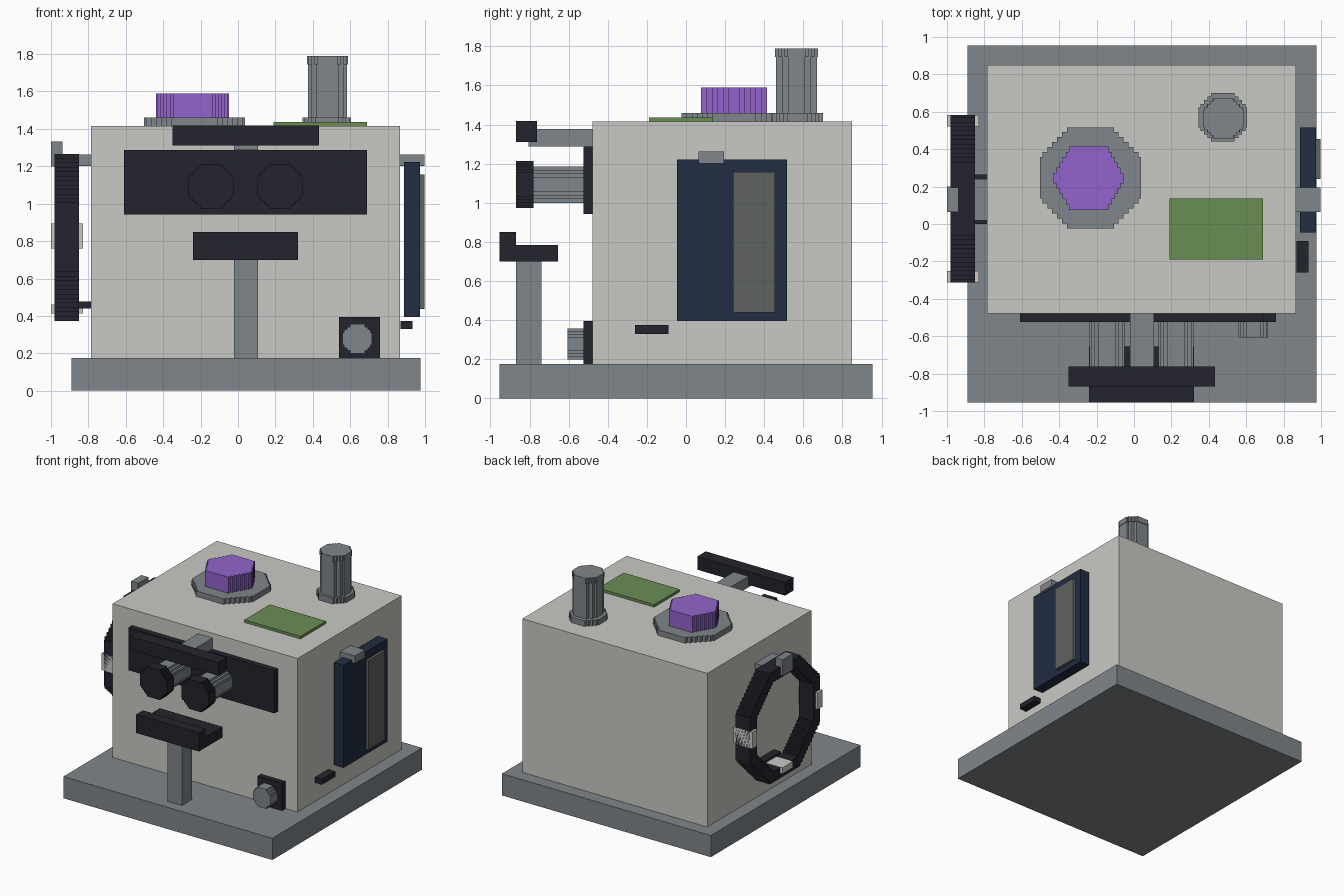
import bpy, bmesh, math
from mathutils import Vector

if "Cube" in bpy.data.objects:
    bpy.data.objects.remove(bpy.data.objects["Cube"])


def material(name, r, g, b):
    m = bpy.data.materials.new(name)
    m.diffuse_color = [(c / 255 / 12.92 if c < 10 else ((c / 255 + 0.055) / 1.055) ** 2.4)
                       for c in (r, g, b)] + [1]
    m.use_nodes = True
    m.node_tree.nodes["Principled BSDF"].inputs["Base Color"].default_value = m.diffuse_color
    return m


BEIGE = material("warm_white", 201, 201, 196)
GREY = material("mid_grey", 127, 134, 138)
DARK = material("near_black", 35, 35, 45)
NAVY = material("navy", 33, 45, 66)
PANE = material("smoky_pane", 96, 98, 94)
PURPLE = material("purple", 147, 100, 205)
GREEN = material("green", 106, 141, 84)


def finish(name, bm, mat):
    bmesh.ops.recalc_face_normals(bm, faces=bm.faces)
    me = bpy.data.meshes.new(name)
    bm.to_mesh(me)
    bm.free()
    me.materials.append(mat)
    ob = bpy.data.objects.new(name, me)
    bpy.context.collection.objects.link(ob)
    return ob


def box(name, x, y, z, mat):
    """Box from (min, max) pairs."""
    bm = bmesh.new()
    bmesh.ops.create_cube(bm, size=1)
    for v in bm.verts:
        v.co = [(lo + hi) / 2 + c * (hi - lo) for c, (lo, hi) in zip(v.co, (x, y, z))]
    return finish(name, bm, mat)


def stepped(sides, r, n):
    """Regular outline whose slanted edges are stair-stepped n times."""
    turn = math.pi / 8 if sides == 8 else 0
    rad = r / math.cos(math.pi / 8) if sides == 8 else r
    corners = [Vector((math.cos(turn + math.tau * i / sides),
                       math.sin(turn + math.tau * i / sides))) * rad for i in range(sides)]
    out = []
    for p, q in zip(corners, corners[1:] + corners[:1]):
        d = q - p
        out.append(p)
        if min(abs(d.x), abs(d.y)) < 1e-4:
            continue
        s = d / n
        for i in range(n):
            a = p + s * i
            out += [a + Vector((s.x / 2, 0)), a + Vector((s.x / 2, s.y))]
            if i < n - 1:
                continue
    return out


def place(u, v, w, axis, c):
    """Profile point to 3D; w runs along the axis."""
    return {"x": (w, c[0] + u, c[1] + v),
            "y": (c[0] + u, w, c[1] + v),
            "z": (c[0] + u, c[1] + v, w)}[axis]


def prism(name, axis, c, r, span, mat, sides=8, n=5, inner=None):
    """Stepped disc, or a ring when inner is given."""
    bm = bmesh.new()

    def loop(rad, w):
        return [bm.verts.new(place(p.x, p.y, w, axis, c)) for p in stepped(sides, rad, n)]

    def bridge(a, b):
        for i in range(len(a)):
            j = (i + 1) % len(a)
            bm.faces.new((a[i], a[j], b[j], b[i]))

    lo, hi = loop(r, span[0]), loop(r, span[1])
    bridge(lo, hi)
    if inner:
        ilo, ihi = loop(inner, span[0]), loop(inner, span[1])
        bridge(ilo, ihi)
        bridge(lo, ilo)
        bridge(hi, ihi)
    else:
        bm.faces.new(lo)
        bm.faces.new(hi)
    return finish(name, bm, mat)


# Base slab and main housing
box("base", (-0.89, 0.975), (-0.955, 0.955), (0, 0.175), GREY)
box("housing", (-0.785, 0.866), (-0.478, 0.85), (0.175, 1.415), BEIGE)

# Roof: round mount with purple cap, green pad, chimney
prism("roof_disc", "z", (-0.233, 0.247), 0.27, (1.415, 1.46), GREY, n=6)
prism("purple_cap", "z", (-0.243, 0.245), 0.195, (1.46, 1.59), PURPLE, sides=6, n=6)
box("green_pad", (0.19, 0.69), (-0.19, 0.135), (1.415, 1.436), GREEN)
prism("chimney_flange", "z", (0.475, 0.57), 0.13, (1.415, 1.46), GREY, n=4)
prism("chimney_shaft", "z", (0.478, 0.565), 0.104, (1.46, 1.745), GREY, n=2)
prism("chimney_cap", "z", (0.478, 0.565), 0.109, (1.745, 1.79), GREY, n=4)

# Front: viewing panel, eyepieces, brow bar on its arm
box("front_panel", (-0.61, 0.69), (-0.523, -0.478), (0.942, 1.287), DARK)
for side, x in (("left", -0.145), ("right", 0.224)):
    prism(side + "_barrel", "y", (x, 1.093), 0.093, (-0.78, -0.523), GREY, n=3)
    prism(side + "_eyecup", "y", (x, 1.093), 0.12, (-0.87, -0.78), DARK, n=5)
box("brow_arm", (-0.022, 0.108), (-0.805, -0.478), (1.288, 1.378), GREY)
box("brow_bar", (-0.35, 0.433), (-0.87, -0.763), (1.31, 1.417), DARK)

# Front: rest on a post
box("rest_post", (-0.022, 0.108), (-0.87, -0.74), (0.175, 0.70), GREY)
box("rest_tray", (-0.24, 0.32), (-0.87, -0.655), (0.70, 0.785), DARK)
box("rest_lip", (-0.24, 0.32), (-0.955, -0.87), (0.70, 0.85), DARK)

# Front: corner knob on its plate
box("knob_plate", (0.54, 0.76), (-0.523, -0.478), (0.175, 0.395), DARK)
prism("knob", "y", (0.638, 0.278), 0.079, (-0.607, -0.523), GREY, n=3)

# Right side: door with pane, latch and foot tab
box("door", (0.888, 0.974), (-0.045, 0.517), (0.395, 1.222), NAVY)
box("door_pane", (0.974, 0.996), (0.24, 0.455), (0.438, 1.157), PANE)
box("door_latch", (0.866, 0.998), (0.065, 0.195), (1.202, 1.263), GREY)
box("door_tab", (0.87, 0.932), (-0.26, -0.09), (0.33, 0.374), DARK)

# Left side: hand ring with grips and brackets
RY, RZ = 0.135, 0.82
prism("hand_ring", "x", (RY, RZ), 0.447, (-0.98, -0.85), DARK, n=11, inner=0.36)
for side, s in (("front", -1), ("back", 1)):
    y = sorted((RY + s * 0.385, RY + s * 0.447))
    box(side + "_grip", (-1.0, -0.83), y, (0.76, 0.895), BEIGE)
box("bottom_grip", (-1.0, -0.83), (0.065, 0.2), (0.412, 0.462), BEIGE)
box("ring_clip", (-1.0, -0.937), (0.065, 0.195), (1.2, 1.332), GREY)
box("ring_bracket", (-0.85, -0.785), (0.02, 0.24), (1.202, 1.263), GREY)
box("ring_tab", (-0.85, -0.785), (0.0, 0.265), (0.44, 0.477), DARK)
